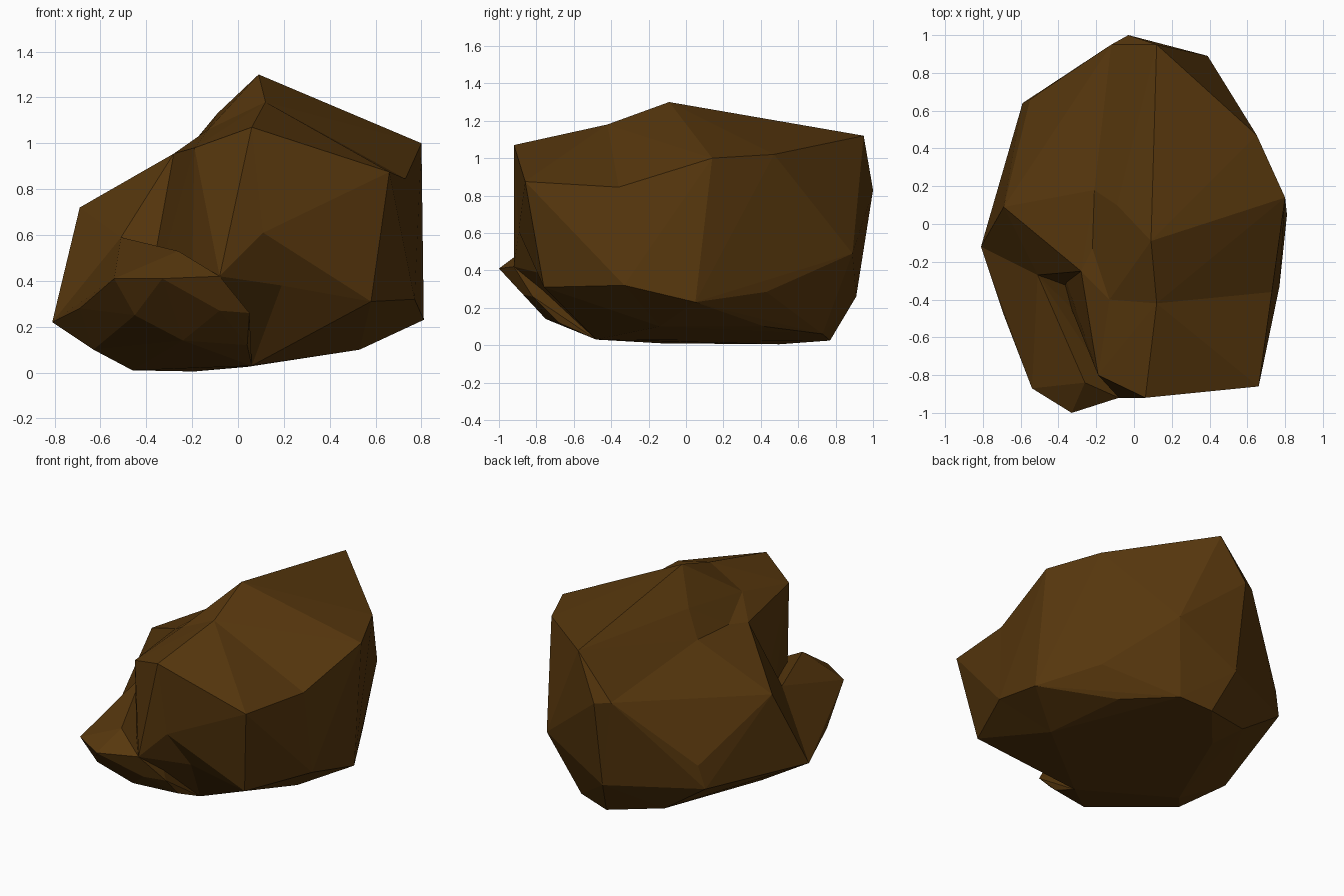
import bpy
import bmesh
from mathutils import Vector

default_cube = bpy.data.objects.get("Cube")
if default_cube:
    bpy.data.objects.remove(default_cube, do_unlink=True)

# Single earthy brown stone colour
stone_brown = bpy.data.materials.new("stone_brown")
stone_brown.use_nodes = True
colour = (0.095, 0.038, 0.004, 1)
stone_brown.diffuse_color = colour
shader = stone_brown.node_tree.nodes["Principled BSDF"]
shader.inputs["Base Color"].default_value = colour
shader.inputs["Roughness"].default_value = 0.9


def boulder_lump(name, *corner_groups):
    """Wrap a set of corner points in a faceted convex stone."""
    mesh = bpy.data.meshes.new(name)
    bm = bmesh.new()
    for group in corner_groups:
        for corner in group:
            bm.verts.new(Vector(corner))
    hull = bmesh.ops.convex_hull(bm, input=bm.verts)
    leftovers = {item for item in hull["geom_interior"] + hull["geom_unused"]
                 if isinstance(item, bmesh.types.BMVert)}
    bmesh.ops.delete(bm, geom=list(leftovers), context="VERTS")
    # Merge nearly coplanar triangles into broad chiselled facets
    bmesh.ops.dissolve_limit(bm, angle_limit=0.03, verts=bm.verts, edges=bm.edges)
    bmesh.ops.recalc_face_normals(bm, faces=bm.faces)
    bm.to_mesh(mesh)
    bm.free()
    mesh.materials.append(stone_brown)
    lump = bpy.data.objects.new(name, mesh)
    bpy.context.collection.objects.link(lump)
    return lump


# Corners shared where neighbouring lumps meet
ridge_nose = (.06, -.92, 1.07)
crest_middle = (.12, -.42, 1.18)
crest_left = (-.13, -.4, 1.06)
brow = (.11, -.895, .61)
lip = (.19, -.76, .38)
right_dip = (.73, -.36, .845)
right_base = (.77, -.33, .32)
saddle_front = (-.28, -.25, .955)
saddle_back = (-.22, -.13, .97)
hollow = (-.51, -.27, .59)
knob_root = (-.08, -.92, .42)
back_edge = (-.12, .95, .84)
back_low = (-.03, .91, .26)
back_foot = (.04, .77, .025)
left_ledge = (-.21, .18, .985)
left_tip = (-.81, -.12, .22)
left_keel = (-.63, -.33, .1)
belly = [(-.19, .5, .005), (-.46, -.13, .01), (.06, -.48, .03)]
right_belly = (.53, -.14, .1)

# Broad right half of the front face, overhanging below
boulder_lump(
    "front_right_face",
    [ridge_nose, crest_middle, right_dip, right_base, brow, lip],
    [(.66, -.86, .875), (.58, -.76, .31), right_belly],
    belly[1:],
)

# Narrow left half of the ridge with its steep side wall
boulder_lump(
    "ridge_left_wall",
    [ridge_nose, crest_middle, crest_left, brow, lip, knob_root],
    [saddle_front, saddle_back],
    [(-.19, -.8, .98), (-.2, -.77, .45), (-.37, -.27, .5)],
    belly[1:],
)

# Main mass carrying the peak and the back
boulder_lump(
    "peak_and_back",
    [crest_middle, crest_left, saddle_back, left_ledge],
    [right_dip, right_base, back_edge, back_low, back_foot],
    [(.09, -.09, 1.3), (.8, .14, 1.0), (.81, .05, .23)],
    [(.65, .47, 1.02), (.61, .43, .285), (.39, .89, .49)],
    [(.12, .95, 1.12), (-.03, 1, .83), (.25, .73, .06)],
    [right_belly, (.47, .42, .1), (-.09, .1, 1.13)],
    belly,
)

# Sloping left shoulder
boulder_lump(
    "left_shoulder",
    [saddle_front, saddle_back, hollow, left_ledge, left_tip, left_keel],
    [back_edge, back_low, back_foot],
    [(-.69, .09, .72), (-.55, .66, .43), (-.59, .64, .28)],
    [(-.69, .26, .33), (-.3, .65, .08)],
    belly,
)

# Low knob jutting out at the front, with a gully behind its crest
boulder_lump(
    "front_knob",
    [hollow, left_tip, left_keel, knob_root],
    [(-.26, -.84, .53), (-.33, -1, .41), (-.54, -.87, .41)],
    [(-.69, -.48, .28), (-.45, -.82, .25), (-.24, -.75, .14)],
    [(-.08, -.87, .27), (.05, -.82, .26), (.04, -.68, .12)],
    belly[1:],
)
